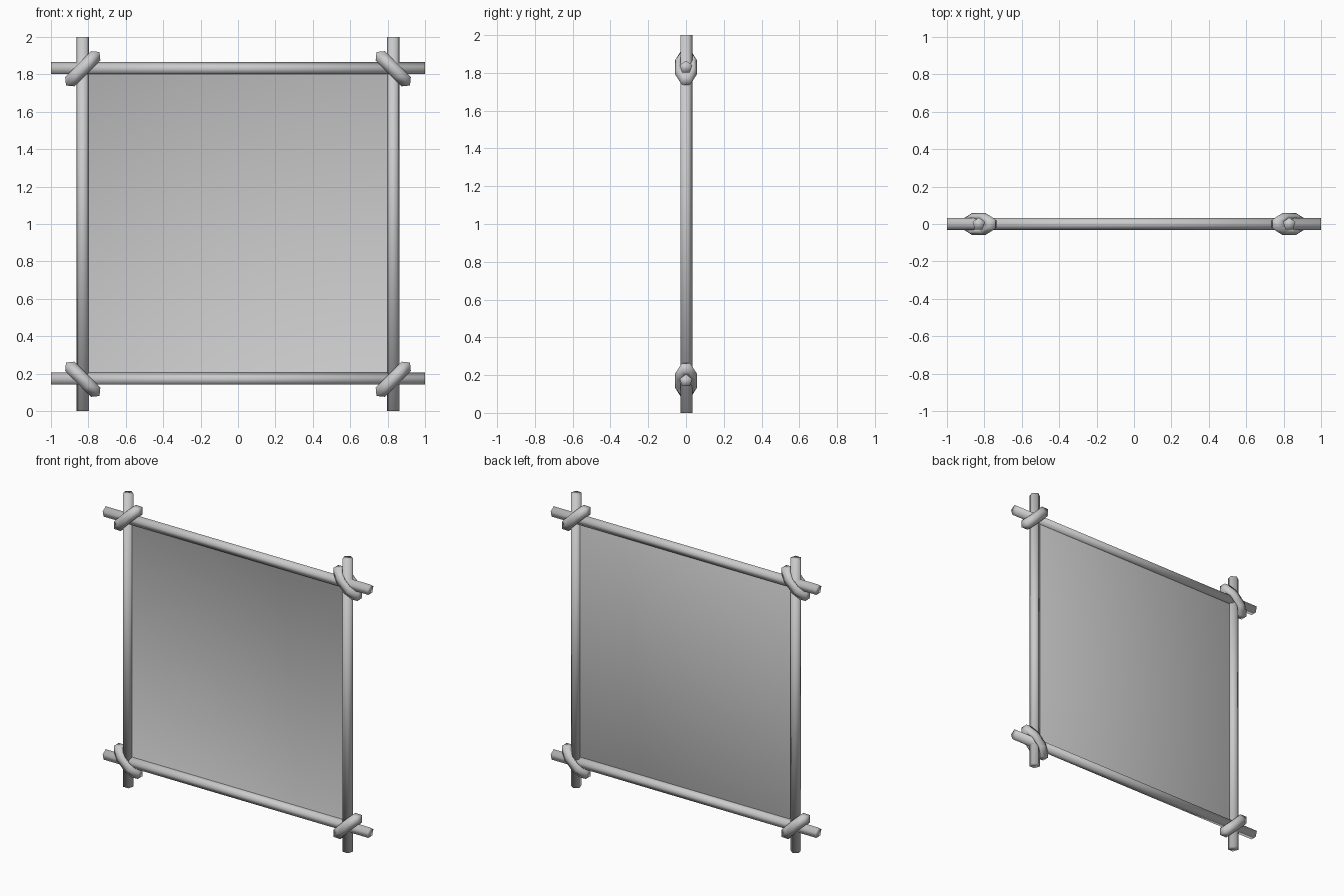
import bpy, bmesh
from math import pi, cos, sin, radians
from mathutils import Matrix, Vector

if "Cube" in bpy.data.objects:
    bpy.data.objects.remove(bpy.data.objects["Cube"])

C = 0.83          # distance of pole axes from the frame centre
MID = 1.0         # height of the frame centre


def finish(name, bm):
    bmesh.ops.recalc_face_normals(bm, faces=bm.faces[:])
    for f in bm.faces:
        f.smooth = True
    me = bpy.data.meshes.new(name)
    bm.to_mesh(me)
    bm.free()
    ob = bpy.data.objects.new(name, me)
    bpy.context.collection.objects.link(ob)
    return ob


def pole(name, centre, axis):
    """Five-sided pole, 2 units long, along axis."""
    up = Vector((0, 0, 1)) if axis.x else Vector((0, 1, 0))
    across = axis.cross(up)
    bm = bmesh.new()
    rings = []
    for end in (-1, 1):
        rings.append([bm.verts.new(centre + axis * end
                                   + up * 0.035 * cos(2 * pi * i / 5)
                                   + across * 0.035 * sin(2 * pi * i / 5))
                      for i in range(5)])
    for i in range(5):
        j = (i + 1) % 5
        bm.faces.new((rings[0][i], rings[0][j], rings[1][j], rings[1][i]))
    bm.faces.new(rings[0])
    bm.faces.new(rings[1])
    finish(name, bm)


def lashing(name, sx, sz):
    """Flattened faceted ring tied diagonally around a corner crossing."""
    n, m = 8, 5
    tilt = Matrix.Rotation(radians(45) * sx * sz, 4, 'Y')
    bm = bmesh.new()
    grid = []
    for i in range(n):
        a = 2 * pi * (i + 0.5) / n
        row = []
        for k in range(m):
            b = 2 * pi * k / m
            r = 0.092 + 0.045 * cos(b)
            p = Vector((r * cos(a), r * sin(a) * 0.46, 0.037 * sin(b)))
            row.append(bm.verts.new(tilt @ p + Vector((C * sx, 0, MID + C * sz))))
        grid.append(row)
    for i in range(n):
        for k in range(m):
            i2, k2 = (i + 1) % n, (k + 1) % m
            bm.faces.new((grid[i][k], grid[i2][k], grid[i2][k2], grid[i][k2]))
    finish(name, bm)


# Frame poles
for s, label in ((-1, "left"), (1, "right")):
    pole(f"{label}_pole", Vector((C * s, 0, MID)), Vector((0, 0, 1)))
for s, label in ((-1, "bottom"), (1, "top")):
    pole(f"{label}_pole", Vector((0, 0, MID + C * s)), Vector((1, 0, 0)))

# Corner lashings
for sx, h in ((-1, "left"), (1, "right")):
    for sz, v in ((-1, "bottom"), (1, "top")):
        lashing(f"{v}_{h}_lashing", sx, sz)

# Taut flat sheet with a rim turned slightly forward inside the poles
bm = bmesh.new()
corners = ((-1, -1), (1, -1), (1, 1), (-1, 1))
inner, outer = ([bm.verts.new((x * r, y, MID + z * r)) for x, z in corners]
                for r, y in ((0.80, 0.0), (0.82, -0.012)))
bm.faces.new(inner)
for i in range(4):
    j = (i + 1) % 4
    bm.faces.new((inner[i], outer[i], outer[j], inner[j]))
finish("stretched_sheet", bm)
